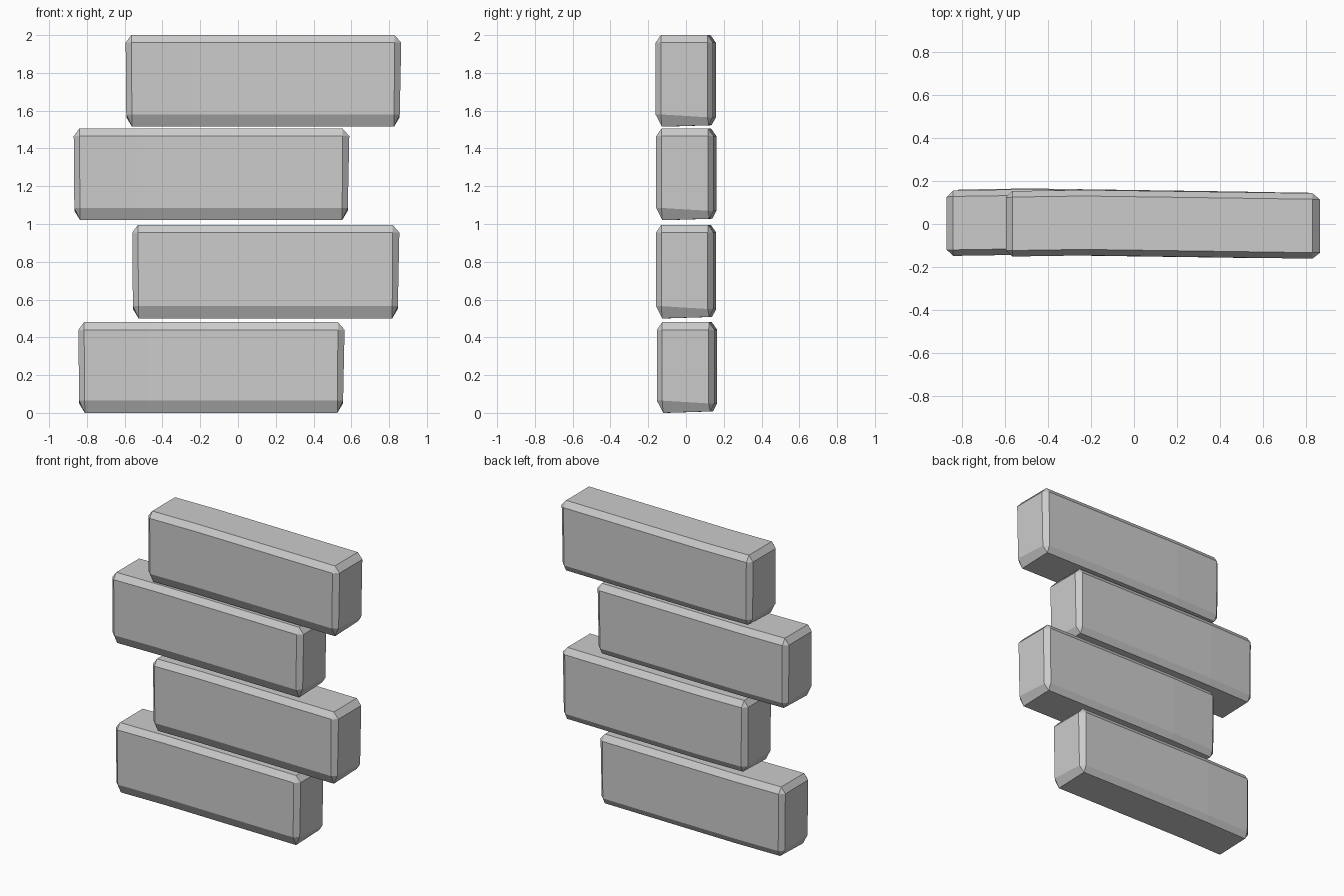
import bpy, bmesh

if "Cube" in bpy.data.objects:
    bpy.data.objects.remove(bpy.data.objects["Cube"])


def slab(name, x0, x1, z0, z1, shift=0.0):
    """Chamfered, slightly bowed stone slab lofted along x."""
    bm = bmesh.new()
    zb, zt = z0 + 0.065, z1 - 0.04

    def ring(x, dy, lean):
        # octagonal cross-section: front edge, top, back, bottom
        f, b = -0.152 + dy, 0.152 + dy
        pts = [(f, zb), (f, zt), (f + 0.028, z1), (b - 0.028, z1),
               (b, zt), (b, z0 + 0.05), (b - 0.022, z0 + 0.008), (f + 0.033, z0)]
        return [bm.verts.new((x + lean * (z1 - z) / (z1 - z0), y, z)) for y, z in pts]

    def end(x, dy, lean):
        # inset flat end face, one vertex per chamfered edge
        f, b = -0.124 + dy, 0.122 + dy
        pts = [(f, zb), (f, zt), (b, zt), (b, z0 + 0.05)]
        return [bm.verts.new((x + lean * (z1 - z) / (z1 - z0), y, z)) for y, z in pts]

    bend = x0 + 0.36
    left, right = end(x0, 0.003 + shift, 0.004), end(x1, -0.007 + shift, -0.01)
    rings = [ring(x0 + 0.03, 0.003 + shift, 0.004),
             ring(bend, 0.008 + shift, 0),
             ring(x1 - 0.036, -0.007 + shift, -0.003)]

    # long sides
    for a, b in zip(rings, rings[1:]):
        for i in range(8):
            j = (i + 1) % 8
            bm.faces.new((a[i], a[j], b[j], b[i]))

    # end faces with chamfer strips and corner triangles
    for e, r in ((left, rings[0]), (right, rings[-1])):
        bm.faces.new(e)
        bm.faces.new((e[0], e[1], r[1], r[0]))
        bm.faces.new((e[1], e[2], r[3], r[2]))
        bm.faces.new((e[2], e[3], r[5], r[4]))
        bm.faces.new((e[3], e[0], r[7], r[6]))
        for k, i, j in ((0, 7, 0), (1, 1, 2), (2, 3, 4), (3, 5, 6)):
            bm.faces.new((e[k], r[i], r[j]))

    bmesh.ops.recalc_face_normals(bm, faces=bm.faces)
    mesh = bpy.data.meshes.new(name)
    bm.to_mesh(mesh)
    bm.free()
    bpy.context.collection.objects.link(bpy.data.objects.new(name, mesh))


# four staggered slabs, bottom to top
slab("bottom_slab", -0.845, 0.565, 0.0, 0.48, 0.005)
slab("lower_middle_slab", -0.56, 0.855, 0.5, 0.995, 0.0)
slab("upper_middle_slab", -0.87, 0.59, 1.02, 1.505, 0.001)
slab("top_slab", -0.595, 0.865, 1.515, 2.0, -0.002)
